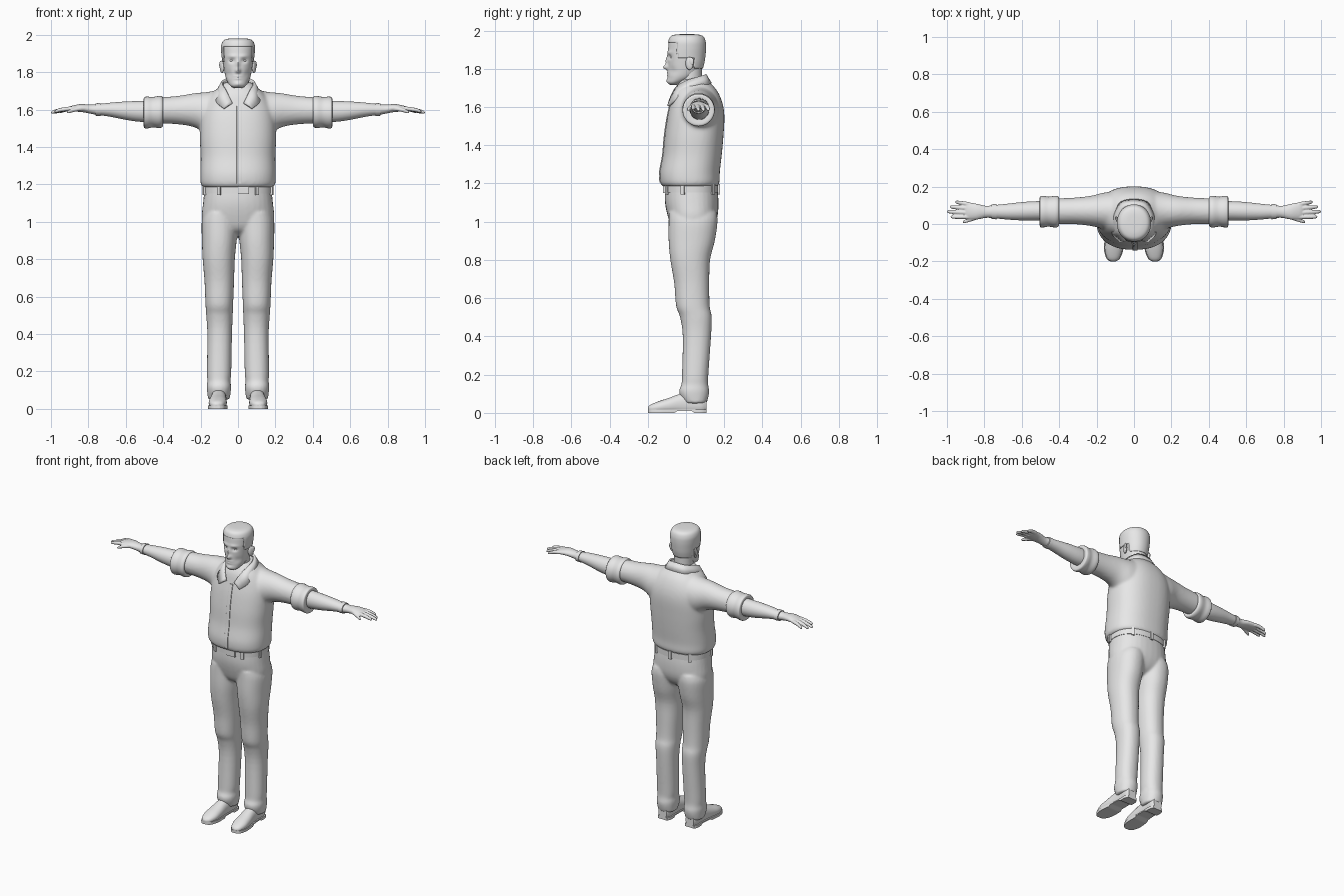
import bpy, bmesh, math
from mathutils import Vector, Matrix

grey = bpy.data.materials.new("plain grey")
grey.diffuse_color = (0.8, 0.8, 0.8, 1)


def spline(rows, steps):
    """Catmull-Rom interpolation through rows of numbers."""
    out = []
    for i in range(len(rows) - 1):
        p = [rows[max(0, min(len(rows) - 1, i + k))] for k in (-1, 0, 1, 2)]
        for s in range(steps):
            t = s / steps
            out.append([0.5 * (2 * b + (c - a) * t + (2 * a - 5 * b + 4 * c - d) * t * t
                               + (3 * b - a - 3 * c + d) * t ** 3) for a, b, c, d in zip(*p)])
    return out + [list(rows[-1])]


def loft(bm, axis, rows, steps=4, seg=32, n=2.0, side=1):
    """Rows are (position on axis, centre a, centre b, radius a, radius b)."""
    rings = []
    for t, a, b, ra, rb in spline(rows, steps):
        ring = []
        for k in range(seg):
            th = 2 * math.pi * k / seg
            c, s = math.cos(th), math.sin(th)
            u = a + ra * math.copysign(abs(c) ** (2 / n), c)
            v = b + rb * math.copysign(abs(s) ** (2 / n), s)
            x, y, z = {"x": (t, u, v), "y": (u, t, v), "z": (u, v, t)}[axis]
            ring.append(bm.verts.new((x * side, y, z)))
        rings.append(ring)
    for r, q in zip(rings, rings[1:]):
        for k in range(seg):
            bm.faces.new((r[k], r[(k + 1) % seg], q[(k + 1) % seg], q[k]))
    bm.faces.new(rings[0])
    bm.faces.new(rings[-1])


def box(bm, loc, size, turn=0):
    m = Matrix.Translation(loc) @ Matrix.Rotation(turn, 4, "Z") @ Matrix.Diagonal((*size, 1))
    bmesh.ops.create_cube(bm, size=1, matrix=m)


def ball(bm, loc, size, turn=0):
    m = Matrix.Translation(loc) @ Matrix.Rotation(turn, 4, "Z") @ Matrix.Diagonal((*size, 1))
    bmesh.ops.create_uvsphere(bm, u_segments=20, v_segments=12, radius=1, matrix=m)


def finish(name, bm, voxel=0, smooth=4, angle=40):
    bmesh.ops.recalc_face_normals(bm, faces=bm.faces)
    me = bpy.data.meshes.new(name)
    bm.to_mesh(me)
    bm.free()
    me.materials.append(grey)
    ob = bpy.data.objects.new(name, me)
    bpy.context.collection.objects.link(ob)
    bpy.ops.object.select_all(action="DESELECT")
    ob.select_set(True)
    bpy.context.view_layer.objects.active = ob
    if voxel:  # fuse overlapping volumes into one skin
        r = ob.modifiers.new("fuse", "REMESH")
        r.mode, r.voxel_size, r.use_smooth_shade = "VOXEL", voxel, True
        s = ob.modifiers.new("relax", "SMOOTH")
        s.factor, s.iterations = 0.5, smooth
        bpy.ops.object.shade_smooth()
    else:
        bpy.ops.object.shade_smooth_by_angle(angle=math.radians(angle))
    return ob


# Shirt: torso and both sleeves fused
torso = [(1.185, .02, .188, .143), (1.205, .02, .2, .155), (1.26, .02, .202, .157), (1.35, .033, .2, .154),
         (1.45, .042, .204, .154), (1.55, .052, .2, .149), (1.62, .055, .183, .136),
         (1.68, .05, .145, .116), (1.72, .045, .1, .088), (1.745, .04, .075, .068)]
sleeve = [(.06, .065, 1.59, .11, .13), (.15, .07, 1.578, .1, .118), (.23, .07, 1.596, .081, .092),
          (.32, .07, 1.597, .071, .076), (.42, .068, 1.595, .069, .07)]
bm = bmesh.new()
loft(bm, "z", [(z, 0, cy, rx, ry) for z, cy, rx, ry in torso], n=2.35, seg=48)
for s in (1, -1):
    loft(bm, "x", sleeve, side=s)
finish("shirt", bm, .009, 7)

# Front button strip following the chest
bm = bmesh.new()
loft(bm, "z", [(z, .006, cy - ry, .013, .004) for z, cy, rx, ry in torso[1:7]], n=6)
finish("shirt_placket", bm)

# Folded collar with pointed tips
top = [(0, .1, 1.77), (.05, .092, 1.765), (.08, .05, 1.752), (.083, 0, 1.735), (.062, -.052, 1.70), (.03, -.084, 1.635)]
low = [(0, .13, 1.722), (.068, .115, 1.717), (.108, .05, 1.70), (.115, -.01, 1.675), (.112, -.055, 1.635), (.075, -.093, 1.605)]
bm = bmesh.new()
for s in (1, -1):
    pair = [[bm.verts.new((x * s, y, z)) for x, y, z in spline(e, 4)] for e in (top, low)]
    for i in range(len(pair[0]) - 1):
        bm.faces.new((pair[0][i], pair[0][i + 1], pair[1][i + 1], pair[1][i]))
bmesh.ops.remove_doubles(bm, verts=bm.verts, dist=.0005)
ob = finish("collar", bm)
sol = ob.modifiers.new("cloth", "SOLIDIFY")
sol.thickness, sol.offset = .012, 0

# Trousers: hips and both legs fused
hips = [(.925, 0, .03, .1, .05), (.96, 0, .032, .17, .1), (1.02, 0, .035, .193, .128),
        (1.1, 0, .03, .187, .14), (1.18, 0, .027, .178, .137)]
leg = [(.05, .102, .05, .058, .058), (.09, .102, .044, .063, .075), (.12, .102, .043, .065, .078),
       (.15, .102, .046, .062, .07), (.2, .101, .048, .065, .069), (.4, .098, .057, .066, .074),
       (.5, .099, .052, .071, .083), (.56, .1, .036, .074, .088), (.68, .1, .03, .079, .092),
       (.8, .103, .022, .086, .104), (.9, .1, .03, .093, .121), (1, .097, .037, .097, .128), (1.05, .09, .035, .09, .125)]
bm = bmesh.new()
loft(bm, "z", hips, n=2.3)
for s in (1, -1):
    loft(bm, "z", leg, side=s, n=2.2)
finish("trousers", bm, .008, 5)

# Belt, loops and buckle
bm = bmesh.new()
loft(bm, "z", [(1.152, 0, .027, .184, .142), (1.19, 0, .027, .184, .142)], steps=1, seg=48, n=2.3)
finish("belt", bm)
bm = bmesh.new()
for deg in (-60, -15, 50, 90, 130, 195, 240):
    c, s = math.cos(math.radians(deg)), math.sin(math.radians(deg))
    x = .186 * math.copysign(abs(c) ** .87, c)
    y = .027 + .144 * math.copysign(abs(s) ** .87, s)
    box(bm, (x, y, 1.17), (.012, .02, .055), math.atan2(s, c))
finish("belt_loops", bm)
bm = bmesh.new()
box(bm, (.03, -.114, 1.17), (.06, .014, .042))
finish("buckle", bm)

# Head with sculpted face
skull = [(1.715, 0, -.066, .02, .016), (1.728, 0, -.055, .042, .04), (1.755, 0, -.025, .06, .07),
         (1.79, 0, -.008, .07, .086), (1.83, 0, -.001, .077, .093), (1.87, 0, .001, .082, .097),
         (1.91, 0, .004, .086, .097), (1.942, 0, .005, .086, .094), (1.966, 0, .005, .075, .083),
         (1.975, 0, .005, .05, .058), (1.977, 0, .005, .015, .02)]
# (x, z, width, height, push forward)
bumps = [(0, 1.808, .012, .013, .026), (0, 1.84, .009, .024, .012), (.033, 1.861, .016, .011, -.011),
         (.03, 1.885, .025, .008, .005), (0, 1.779, .021, .005, .006), (0, 1.765, .019, .005, .005),
         (0, 1.737, .02, .012, .007), (.05, 1.79, .018, .02, -.006)]


def sculpt(bm):
    for v in bm.verts:
        if v.co.y < -.01:
            x, z = abs(v.co.x), v.co.z
            v.co.y -= sum(d * math.exp(-((x - bx) / sx) ** 2 - ((z - bz) / sz) ** 2) for bx, bz, sx, sz, d in bumps)


bm = bmesh.new()
loft(bm, "z", skull, steps=6, seg=72, n=2.1)
sculpt(bm)
finish("head", bm, angle=60)

# Short hair: a thin shell over the crown and back of the head
bm = bmesh.new()
loft(bm, "z", skull, steps=6, seg=72, n=2.1)


def bare(f):
    c = f.calc_center_median()
    return c.z < (1.935 if c.y < -.045 else 1.86 if c.y < .04 else 1.8)


bmesh.ops.delete(bm, geom=[f for f in bm.faces if bare(f)], context="FACES")
ob = finish("hair", bm, angle=60)
sol = ob.modifiers.new("thickness", "SOLIDIFY")
sol.thickness, sol.offset = .004, 1

# Neck, ears, eyes
bm = bmesh.new()
loft(bm, "z", [(1.6, 0, .02, .06, .085), (1.68, 0, .02, .062, .07), (1.74, 0, .022, .06, .062), (1.82, 0, .028, .062, .056)])
finish("neck", bm)
bm = bmesh.new()
for s in (1, -1):
    ball(bm, (.085 * s, .018, 1.828), (.01, .022, .034), -.35 * s)
    ball(bm, (.092 * s, .026, 1.838), (.007, .016, .022), -.35 * s)
finish("ears", bm)
bm = bmesh.new()
for s in (1, -1):
    ball(bm, (.033 * s, -.068, 1.861), (.014, .013, .009))
finish("eyes", bm)

# Limb ends, built once and repeated on each side
cuff = [(.405, .067, 1.59, .06, .06), (.402, .067, 1.588, .078, .078), (.42, .066, 1.587, .085, .086), (.455, .066, 1.586, .08, .081),
        (.485, .066, 1.584, .084, .085), (.503, .066, 1.584, .08, .08), (.502, .067, 1.586, .05, .055)]
arm = [(.42, .07, 1.59, .052, .058), (.52, .07, 1.59, .052, .056), (.6, .068, 1.594, .049, .049), (.68, .066, 1.599, .042, .038),
       (.75, .066, 1.6, .035, .029), (.79, .065, 1.602, .032, .024), (.84, .066, 1.608, .042, .021),
       (.885, .07, 1.605, .045, .016), (.905, .07, 1.602, .04, .01)]
band = [(.735, .066, 1.6, .03, .026), (.736, .066, 1.6, .041, .035), (.762, .066, 1.6, .039, .033), (.763, .066, 1.6, .028, .024)]
# knuckle x, y then tip x, y, z
fingers = [(.88, .105, .955, .118, 1.585), (.88, .083, .985, .092, 1.582), (.88, .06, 1.0, .066, 1.583),
           (.88, .038, .98, .038, 1.59), (.82, .042, .915, .01, 1.585)]
shoe = [(-.2, .112, .02, .01, .008), (-.185, .111, .023, .032, .02), (-.14, .109, .03, .047, .032), (-.09, .107, .036, .047, .042),
        (-.03, .104, .045, .042, .055), (.03, .102, .05, .04, .065), (.08, .102, .05, .041, .06), (.107, .102, .045, .03, .045)]
for s, label in ((1, "left"), (-1, "right")):
    bm = bmesh.new()
    loft(bm, "x", cuff, side=s)
    finish(label + "_rolled_cuff", bm)
    bm = bmesh.new()
    loft(bm, "x", arm, side=s)
    for x, y, tx, ty, tz in fingers:
        rows = [(x + (tx - x) * t, y + (ty - y) * t, 1.605 + (tz - 1.605) * t * t, r, r)
                for t, r in ((0, .012), (.35, .0115), (.7, .0105), (.93, .0085), (1, .003))]
        loft(bm, "x", rows, side=s, seg=12)
    finish(label + "_forearm_and_hand", bm, .0035, 3)
    bm = bmesh.new()
    loft(bm, "x", band, steps=1, side=s)
    finish(label + "_wrist_band", bm)
    bm = bmesh.new()
    loft(bm, "y", shoe, side=s, n=2.2)
    for v in bm.verts:
        v.co.z = max(v.co.z, .014)
    finish(label + "_shoe", bm)
    # Sole with raised arch in front of the heel
    bm = bmesh.new()
    loft(bm, "y", [(t, a, .008, ra + .004, .05) for t, a, b, ra, rb in shoe], side=s, n=3)
    for v in bm.verts:
        low_z = .01 if -.06 < v.co.y < .03 else 0
        v.co.z = max(low_z, min(.018, v.co.z))
    finish(label + "_sole", bm)
